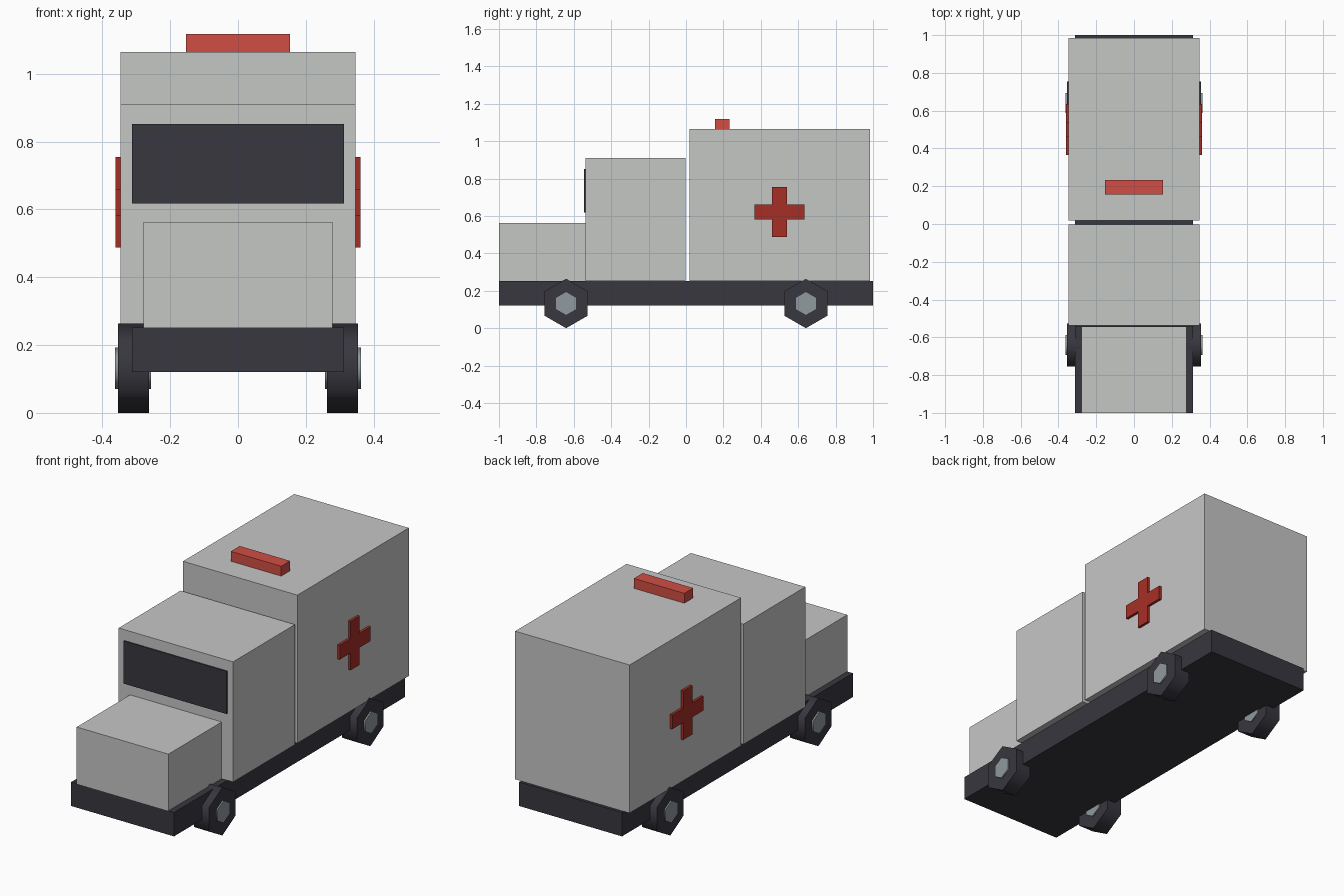
import bpy
import bmesh
from math import radians
from mathutils import Matrix

cube = bpy.data.objects.get("Cube")
if cube:
    bpy.data.objects.remove(cube, do_unlink=True)


def material(name, rgb):
    mat = bpy.data.materials.new(name)
    mat.use_nodes = True
    color = (*rgb, 1.0)
    mat.diffuse_color = color
    mat.node_tree.nodes["Principled BSDF"].inputs["Base Color"].default_value = color
    return mat


BODY = material("body light grey", (0.56, 0.57, 0.56))
DARK = material("dark charcoal", (0.040, 0.038, 0.050))
CROSS = material("deep red", (0.38, 0.028, 0.019))
LIGHT = material("bright red", (0.64, 0.076, 0.058))
METAL = material("hub grey", (0.285, 0.32, 0.34))


def finish(name, bm, mat):
    bmesh.ops.recalc_face_normals(bm, faces=bm.faces)
    mesh = bpy.data.meshes.new(name)
    bm.to_mesh(mesh)
    bm.free()
    mesh.materials.append(mat)
    obj = bpy.data.objects.new(name, mesh)
    bpy.context.collection.objects.link(obj)
    return obj


def box(name, half_width, y0, y1, z0, z1, mat):
    """Box centred on x, spanning the given y and z ranges."""
    bm = bmesh.new()
    place = Matrix.Translation((0, (y0 + y1) / 2, (z0 + z1) / 2))
    size = Matrix.Diagonal((half_width * 2, y1 - y0, z1 - z0, 1))
    bmesh.ops.create_cube(bm, size=1, matrix=place @ size)
    return finish(name, bm, mat)


def hex_prism(name, x0, x1, y, z, radius, mat):
    """Six-sided cylinder along x with a corner pointing up."""
    bm = bmesh.new()
    place = Matrix.Translation(((x0 + x1) / 2, y, z))
    turn = Matrix.Rotation(radians(90), 4, "Y")
    bmesh.ops.create_cone(bm, cap_ends=True, segments=6, radius1=radius,
                          radius2=radius, depth=abs(x1 - x0))
    # Put one corner on the axis that becomes vertical
    corner = max(bm.verts, key=lambda v: v.co.x)
    if corner.co.x < radius * 0.99:
        bmesh.ops.rotate(bm, verts=bm.verts, matrix=Matrix.Rotation(radians(30), 3, "Z"))
    bmesh.ops.transform(bm, verts=bm.verts, matrix=place @ turn)
    obj = finish(name, bm, mat)
    # Sides blend softly, end caps stay crisp
    bpy.ops.object.select_all(action="DESELECT")
    obj.select_set(True)
    bpy.context.view_layer.objects.active = obj
    bpy.ops.object.shade_smooth_by_angle(angle=radians(65))
    return obj


def cross_plate(name, side, y, z, arm, bar):
    """Plus-shaped plate raised from the side wall."""
    quarter = [(arm, -bar), (arm, bar), (bar, bar)]
    outline = []
    for _ in range(4):
        outline += quarter
        quarter = [(-b, a) for a, b in quarter]
    bm = bmesh.new()
    face = bm.faces.new([bm.verts.new((side * 0.347, y + a, z + b)) for a, b in outline])
    walls = bmesh.ops.extrude_face_region(bm, geom=[face])
    moved = [v for v in walls["geom"] if isinstance(v, bmesh.types.BMVert)]
    bmesh.ops.translate(bm, verts=moved, vec=(side * 0.014, 0, 0))
    return finish(name, bm, CROSS)


# Chassis and body
box("chassis", 0.312, -1.0, 1.0, 0.121, 0.252, DARK)
box("hood", 0.278, -1.0, -0.53, 0.252, 0.563, BODY)
box("cab", 0.347, -0.538, -0.002, 0.252, 0.911, BODY)
box("rear_compartment", 0.347, 0.019, 0.984, 0.252, 1.064, BODY)

# Windshield and roof light
box("windshield", 0.312, -0.545, -0.537, 0.618, 0.852, DARK)
box("roof_light", 0.153, 0.156, 0.233, 1.064, 1.118, LIGHT)

# Mirrored parts: crosses, wheels and hubs
for side, label in ((1, "left"), (-1, "right")):
    cross_plate(label + "_cross", side, 0.50, 0.621, 0.134, 0.039)
    for y, end in ((-0.641, "front"), (0.641, "rear")):
        hex_prism(f"{end}_{label}_wheel", side * 0.262, side * 0.354, y, 0.132, 0.132, DARK)
        hex_prism(f"{end}_{label}_hub", side * 0.256, side * 0.362, y, 0.132, 0.061, METAL)
